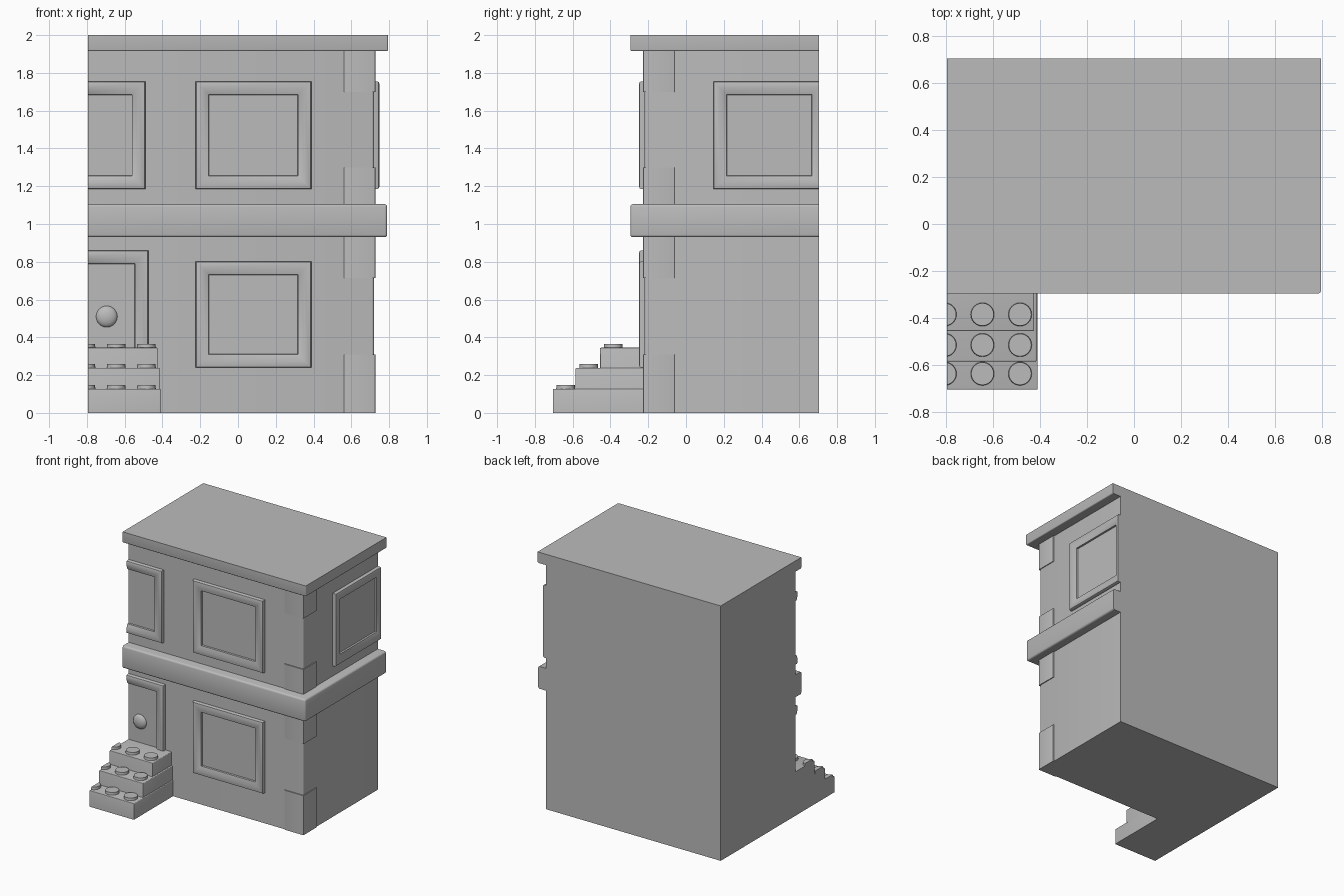
import bpy
import bmesh
from math import radians
from mathutils import Matrix, Vector

if "Cube" in bpy.data.objects:
    bpy.data.objects.remove(bpy.data.objects["Cube"])

# Section planes that slice the house, and the wall faces
CUT_X, CUT_Y = -0.795, 0.705
WALL_X, WALL_Y = 0.72, -0.22

grey = bpy.data.materials.new("plain_grey")
grey.use_nodes = True
colour = (0.5, 0.5, 0.5, 1)
grey.diffuse_color = colour
grey.node_tree.nodes["Principled BSDF"].inputs["Base Color"].default_value = colour


def finish(name, bm):
    """Slice the part at the section planes, cap it and add it to the scene."""
    for co, no in (((CUT_X, 0, 0), (-1, 0, 0)), ((0, CUT_Y, 0), (0, 1, 0))):
        bmesh.ops.bisect_plane(bm, geom=bm.verts[:] + bm.edges[:] + bm.faces[:],
                               dist=1e-5, plane_co=co, plane_no=no, clear_outer=True)
        rim = [e for e in bm.edges if e.is_boundary]
        if rim:
            bmesh.ops.holes_fill(bm, edges=rim, sides=0)
    bmesh.ops.recalc_face_normals(bm, faces=bm.faces[:])
    mesh = bpy.data.meshes.new(name)
    bm.to_mesh(mesh)
    bm.free()
    mesh.materials.append(grey)
    obj = bpy.data.objects.new(name, mesh)
    bpy.context.collection.objects.link(obj)
    bpy.ops.object.select_all(action="DESELECT")
    obj.select_set(True)
    bpy.context.view_layer.objects.active = obj
    bpy.ops.object.shade_smooth_by_angle(angle=radians(35))
    return obj


def block(name, lo, hi, bevel=0.0, pick=None):
    """Box between two corners; pick chooses which edges are rounded."""
    lo, hi = Vector(lo), Vector(hi)
    bm = bmesh.new()
    bmesh.ops.create_cube(bm, size=1)
    bmesh.ops.scale(bm, vec=hi - lo, verts=bm.verts)
    bmesh.ops.translate(bm, vec=(lo + hi) / 2, verts=bm.verts)
    if bevel:
        edges = [e for e in bm.edges if pick is None or pick(e)]
        bmesh.ops.bevel(bm, geom=edges, offset=bevel, segments=3,
                        profile=0.5, affect="EDGES")
    return finish(name, bm)


def upright(edge):
    a, b = edge.verts
    return abs(a.co.z - b.co.z) > 0.01


def on_front(u, v, w):
    return (u, WALL_Y - w, v)


def on_side(u, v, w):
    return (WALL_X + w, u, v)


# Moulding profile: inset from the outer edge, height above the wall
MOULDING = [(0, -0.02), (0, 0.018), (0.004, 0.025), (0.012, 0.028), (0.035, 0.027),
            (0.055, 0.022), (0.07, 0.015), (0.072, 0.002)]


def framed_panel(name, place, u0, u1, v0, v1):
    """Rounded frame around a sunken panel."""
    bm = bmesh.new()
    loops = []
    for d, w in MOULDING:
        corners = ((u0 + d, v0 + d), (u1 - d, v0 + d), (u1 - d, v1 - d), (u0 + d, v1 - d))
        loops.append([bm.verts.new(place(u, v, w)) for u, v in corners])
    for a, b in zip(loops, loops[1:]):
        for i in range(4):
            j = (i + 1) % 4
            bm.faces.new((a[i], a[j], b[j], b[i]))
    bm.faces.new(loops[0])
    bm.faces.new(loops[-1])
    return finish(name, bm)


# Walls, string course and roof slab
block("walls", (-1, WALL_Y, 0), (WALL_X, 1, 1.95), 0.012, upright)
block("floor_band", (-1, -0.295, 0.93), (0.79, 1, 1.105), 0.014)
block("roof_slab", (-1, -0.295, 1.915), (0.795, 1, 2), 0.008,
      lambda e: upright(e) or e.verts[0].co.z + e.verts[1].co.z < 3.9)

# Corner stones
for i, (z0, z1) in enumerate(((0, 0.31), (0.715, 0.94), (1.09, 1.3), (1.7, 1.93))):
    block(f"corner_stone_{i + 1}", (0.56, WALL_Y - 0.007, z0),
          (WALL_X + 0.007, -0.06, z1), 0.005, upright)

# Windows and door
framed_panel("lower_front_window", on_front, -0.225, 0.388, 0.24, 0.802)
framed_panel("upper_front_window", on_front, -0.225, 0.388, 1.185, 1.755)
framed_panel("upper_left_window", on_front, -1.1, -0.49, 1.185, 1.755)
framed_panel("side_window", on_side, 0.145, 0.737, 1.185, 1.755)
framed_panel("door", on_front, -1.2, -0.475, 0.01, 0.86)

# Door knob
bm = bmesh.new()
bmesh.ops.create_uvsphere(bm, u_segments=24, v_segments=12, radius=0.057)
bmesh.ops.scale(bm, vec=(1, 0.5, 1), verts=bm.verts)
bmesh.ops.translate(bm, vec=(-0.695, WALL_Y, 0.51), verts=bm.verts)
finish("door_knob", bm)

# Studded entrance steps: front, top, right end, stud row
STEPS = ((-0.705, 0.127, -0.41, -0.637), (-0.585, 0.238, -0.415, -0.515),
         (-0.455, 0.345, -0.425, -0.385))
for n, (front, top, end, row) in enumerate(STEPS):
    block(f"step_{n + 1}", (-1, front, 0), (end, WALL_Y + 0.02, top), 0.005,
          lambda e: max(v.co.z for v in e.verts) > 0.05 and
          min(v.co.y for v in e.verts) < -0.3)
    bm = bmesh.new()
    for x in (-0.805, -0.645, -0.485):
        bmesh.ops.create_cone(bm, cap_ends=True, segments=24, radius1=0.052, radius2=0.048,
                              depth=0.04, matrix=Matrix.Translation((x, row, top)))
    finish(f"step_studs_{n + 1}", bm)
